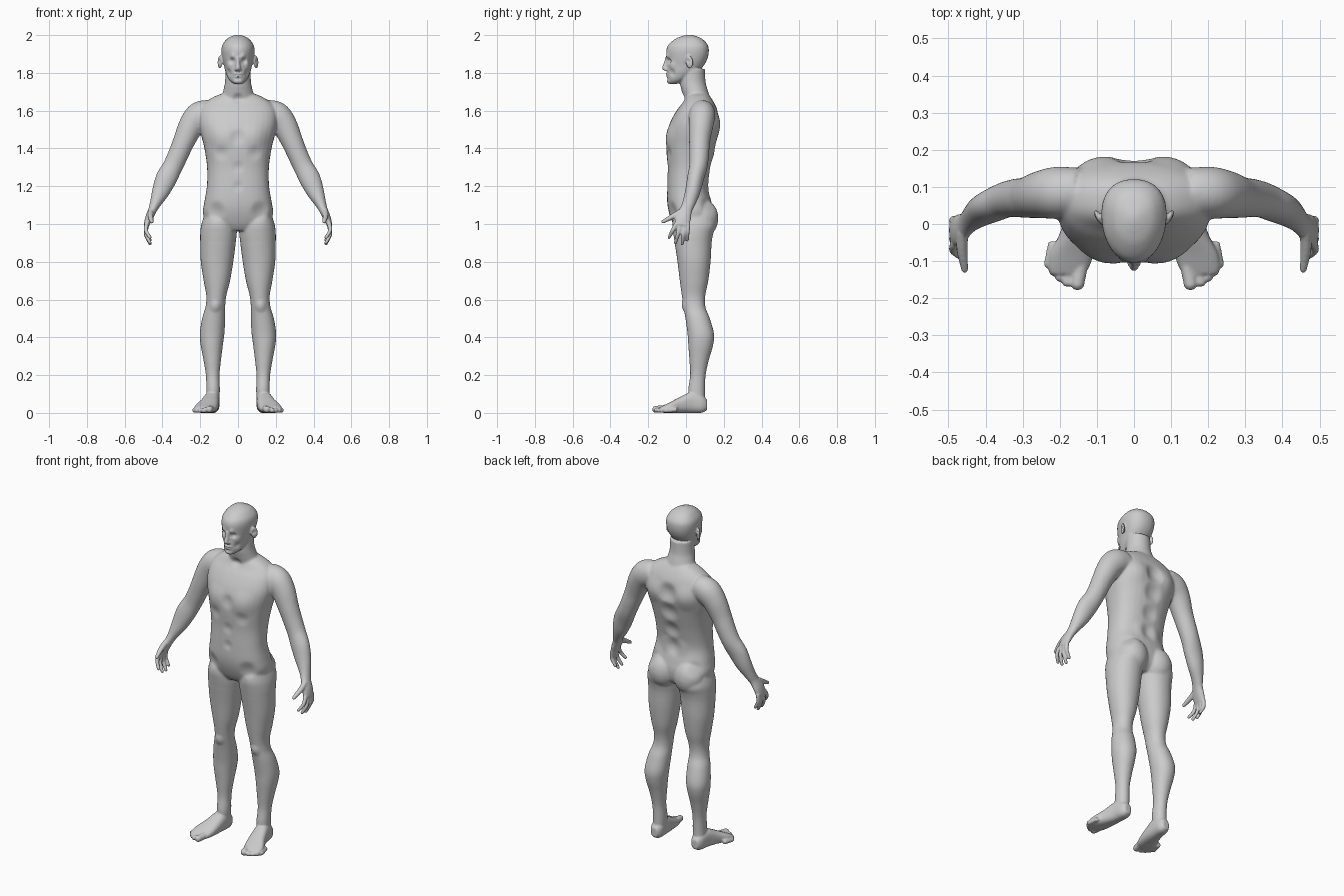
import bpy, bmesh, math
from mathutils import Vector, Matrix

X, Y, Z = Vector((1, 0, 0)), Vector((0, 1, 0)), Vector((0, 0, 1))
bm = bmesh.new()


def spline(rows, steps=5):
    """Catmull-Rom interpolation through rows of numbers."""
    rows = [rows[0]] + list(rows) + [rows[-1]]
    out = []
    for a, b, c, d in zip(rows, rows[1:], rows[2:], rows[3:]):
        for i in range(steps):
            t = i / steps
            out.append([q + 0.5 * t * (r - p + t * (2*p - 5*q + 4*r - s + t * (3*(q - r) + s - p)))
                        for p, q, r, s in zip(a, b, c, d)])
    return out + [list(rows[-1])]


def loft(rows, axes=None, power=2.0, taper=0.0, sides=(1,), tip=False, n=32):
    """Skin of oval sections (x, y, z, radius u, radius v); sides=(1, -1) mirrors it."""
    pts = spline(rows)
    for side in sides:
        rings = []
        for i, (x, y, z, ru, rv) in enumerate(pts):
            if axes:
                u, v = axes
            else:
                t = (Vector(pts[min(i + 1, len(pts) - 1)][:3]) - Vector(pts[max(i - 1, 0)][:3])).normalized()
                v = (Y - t * Y.dot(t)).normalized()
                u = v.cross(t)
            ring = []
            for k in range(n):
                a = 2 * math.pi * k / n
                c, s = math.cos(a), math.sin(a)
                pu = math.copysign(abs(c) ** (2 / power), c) * ru * (1 + taper * s)
                pv = math.copysign(abs(s) ** (2 / power), s) * rv
                p = Vector((x, y, z)) + u * pu + v * pv
                ring.append(bm.verts.new((p.x * side, p.y, p.z)))
            rings.append(ring)
        for r0, r1 in zip(rings, rings[1:]):
            for k in range(n):
                bm.faces.new((r0[k], r0[(k + 1) % n], r1[(k + 1) % n], r1[k]))
        bm.faces.new(rings[0])
        bm.faces.new(rings[-1])
    if tip:
        x, y, z, ru, rv = rows[-1]
        blob((x, y, z), (ru, ru, rv), sides=sides)


def blob(center, radii, turn=0.0, tilt=0.0, sides=(1,)):
    """Ellipsoid, optionally turned about z and tilted about x."""
    for s in sides:
        m = (Matrix.Translation((center[0] * s, center[1], center[2])) @ Matrix.Rotation(turn * s, 4, 'Z')
             @ Matrix.Rotation(tilt, 4, 'X') @ Matrix.Diagonal((*radii, 1)))
        bmesh.ops.create_icosphere(bm, subdivisions=3, radius=1, matrix=m)


def box(z, x0, x1, y0, y1):
    return ((x0 + x1) / 2, (y0 + y1) / 2, z, (x1 - x0) / 2, (y1 - y0) / 2)


BOTH = (1, -1)

# Torso: z, half width, front y, back y
torso = [(0.965, .09, -.045, .10), (1.0, .165, -.068, .135), (1.06, .186, -.09, .145), (1.12, .178, -.10, .134),
         (1.2, .165, -.10, .116), (1.3, .164, -.098, .132), (1.4, .178, -.104, .157), (1.48, .198, -.10, .175),
         (1.54, .208, -.083, .178), (1.6, .203, -.05, .167), (1.64, .178, -.02, .15), (1.675, .125, 0, .128),
         (1.695, .07, .02, .11)]
loft([box(z, -w, w, f, b) for z, w, f, b in torso], (X, Y), power=2.4)
blob((.085, .082, 1.03), (.09, .09, .105), sides=BOTH)

# Neck and head
neck = [(1.62, .10, 0, .14), (1.70, .08, -.022, .118), (1.75, .069, -.032, .104), (1.82, .067, -.03, .10)]
loft([box(z, -w, w, f, b) for z, w, f, b in neck], (X, Y))
head = [(1.742, .022, -.09, -.045), (1.762, .046, -.098, -.005), (1.80, .064, -.1, .055), (1.84, .074, -.101, .095),
        (1.88, .083, -.103, .115), (1.92, .087, -.104, .121), (1.95, .081, -.092, .114), (1.98, .058, -.056, .086),
        (1.995, .032, -.02, .052), (2.002, .008, .008, .026)]
loft([box(z, -w, w, f, b) for z, w, f, b in head], (X, Y), power=2.2, taper=0.13)

# Nose, lips, chin and ears
loft([(0, -.095, 1.885, .009, .014), (0, -.103, 1.855, .010, .014), (0, -.112, 1.826, .013, .015),
      (0, -.108, 1.812, .012, .01)], (X, Y))
blob((.011, -.103, 1.818), (.009, .012, .008), sides=BOTH)
blob((0, -.097, 1.794), (.024, .011, .007))
blob((0, -.095, 1.781), (.020, .011, .007))
blob((0, -.088, 1.757), (.026, .013, .015))
blob((.095, .018, 1.858), (.009, .022, .036), turn=-.5, tilt=.15, sides=BOTH)

# Legs: z, inner x, outer x, front y, back y
legs = [(1.07, .03, .17, -.06, .13), (1.0, .012, .194, -.073, .158), (.95, .007, .2, -.068, .145),
        (.9, .012, .2, -.06, .136), (.8, .025, .197, -.045, .13), (.7, .042, .182, -.033, .118),
        (.62, .062, .168, -.022, .102), (.56, .068, .172, -.013, .103), (.5, .068, .19, -.003, .126),
        (.42, .072, .202, .008, .148), (.36, .08, .198, .012, .144), (.28, .09, .183, .018, .121),
        (.2, .098, .17, .022, .104), (.12, .096, .168, .012, .1), (.06, .1, .168, .02, .1)]
loft([box(*r) for r in legs], (X, Y), power=2.1, sides=BOTH)

# Feet and toes
loft([(.135, .112, .042, .02, .026), (.135, .085, .048, .036, .047), (.14, .03, .055, .042, .056),
      (.152, -.03, .042, .05, .043), (.168, -.08, .029, .059, .03), (.176, -.115, .021, .056, .021),
      (.18, -.135, .018, .046, .014)], (X, Z), power=2.5, sides=BOTH)
for x0, x1, y, r in [(.14, .152, -.16, .019), (.168, .18, -.156, .014), (.188, .2, -.143, .013),
                     (.205, .217, -.127, .013), (.218, .23, -.107, .013)]:
    loft([(x0, y + .06, r + .004, r, r), (x1, y, r, r, r)], (X, Z), sides=BOTH, tip=True, n=16)

# Arms with palms
loft([(.14, .09, 1.60, .06, .06), (.20, .085, 1.575, .075, .07), (.245, .08, 1.525, .068, .065),
      (.285, .072, 1.44, .058, .056), (.315, .07, 1.37, .054, .052), (.345, .065, 1.305, .053, .048),
      (.38, .05, 1.24, .056, .044), (.41, .035, 1.17, .046, .04), (.437, .015, 1.11, .03, .034),
      (.452, 0, 1.075, .023, .033), (.472, -.015, 1.03, .02, .041), (.486, -.022, .99, .014, .04)],
     sides=BOTH)

# Fingers and thumb
for y0, y1, z0, z1 in [(-.053, -.09, 1.0, .928), (-.031, -.056, .99, .9),
                       (-.009, -.02, .99, .895), (.011, .006, 1.0, .915)]:
    loft([(.484, y0, z0, .012, .012), (.487, (y0 + y1) / 2, (z0 + z1) / 2, .011, .011),
          (.465, y1, z1, .009, .009)], sides=BOTH, tip=True, n=16)
loft([(.462, -.02, 1.065, .016, .02), (.463, -.07, 1.04, .015, .015), (.456, -.122, 1.012, .01, .01)],
     sides=BOTH, tip=True, n=16)

bmesh.ops.recalc_face_normals(bm, faces=bm.faces)
mesh = bpy.data.meshes.new("body")
bm.to_mesh(mesh)
bm.free()
body = bpy.data.objects.new("body", mesh)
bpy.context.collection.objects.link(body)

# Fuse every part into one skin
fuse = body.modifiers.new("fuse", 'REMESH')
fuse.mode, fuse.voxel_size = 'VOXEL', 0.005
soft = body.modifiers.new("soften", 'SMOOTH')
soft.factor, soft.iterations = 0.5, 4
bpy.context.view_layer.update()
skin = bpy.data.meshes.new_from_object(body.evaluated_get(bpy.context.evaluated_depsgraph_get()))
body.modifiers.clear()
body.data = skin

# Sculpt dabs, mirrored: x, y, z, radius, push x, push y, push z
face = [(.032, -.095, 1.864, .024, 0, .013, 0), (.03, -.1, 1.888, .024, 0, -.006, 0),
        (.054, -.075, 1.838, .03, .004, -.004, 0), (.05, -.075, 1.80, .026, -.004, .004, 0),
        (.0, -.11, 1.7875, .010, 0, .004, 0), (.014, -.105, 1.7875, .010, 0, .004, 0),
        (0, -.1, 1.77, .014, 0, .004, 0), (.1, .012, 1.862, .018, -.006, 0, 0)]
muscle = [(0, .175, 1.54, .07, 0, -.02, 0), (0, .165, 1.43, .07, 0, -.016, 0), (0, .135, 1.31, .06, 0, -.012, 0),
          (0, .115, 1.2, .06, 0, -.01, 0), (.11, .165, 1.53, .09, 0, .012, 0), (.09, -.09, 1.46, .09, 0, -.010, 0),
          (.09, -.1, 1.375, .05, 0, .007, 0), (0, -.1, 1.46, .05, 0, .008, 0), (0, -.1, 1.3, .04, 0, .006, 0),
          (0, -.1, 1.2, .035, 0, .006, 0), (.115, -.07, 1.07, .06, 0, .014, 0), (0, -.01, 1.665, .035, 0, .012, 0),
          (.12, -.013, .565, .04, 0, -.008, 0), (.15, .13, 1.1, .06, -.004, -.008, 0),
          (.05, .12, 1.2, .06, 0, .006, 0), (.12, -.07, 1.63, .04, 0, .004, 0)]
dabs = [(Vector(d[:3]), d[3], Vector(d[4:])) for d in face + muscle]
trunk = []
for v in skin.vertices:
    side = 1 if v.co.x >= 0 else -1
    p = Vector((abs(v.co.x), v.co.y, v.co.z))
    q = p.copy()
    for c, r, push in dabs:
        if abs(p.z - c.z) < r:
            d = (p - c).length / r
            if d < 1:
                q += push * (1 - d * d) ** 2
    v.co = (q.x * side, q.y, max(q.z, 0))
    if q.x < 0.32 and (0.9 < q.z < 1.72):
        trunk.append(v.index)

# Blend the trunk joints and smooth the shading
body.vertex_groups.new(name="trunk").add(trunk, 1.0, 'REPLACE')
blend = body.modifiers.new("blend", 'SMOOTH')
blend.factor, blend.iterations, blend.vertex_group = 0.5, 18, "trunk"
skin.polygons.foreach_set("use_smooth", [True] * len(skin.polygons))
skin.update()
